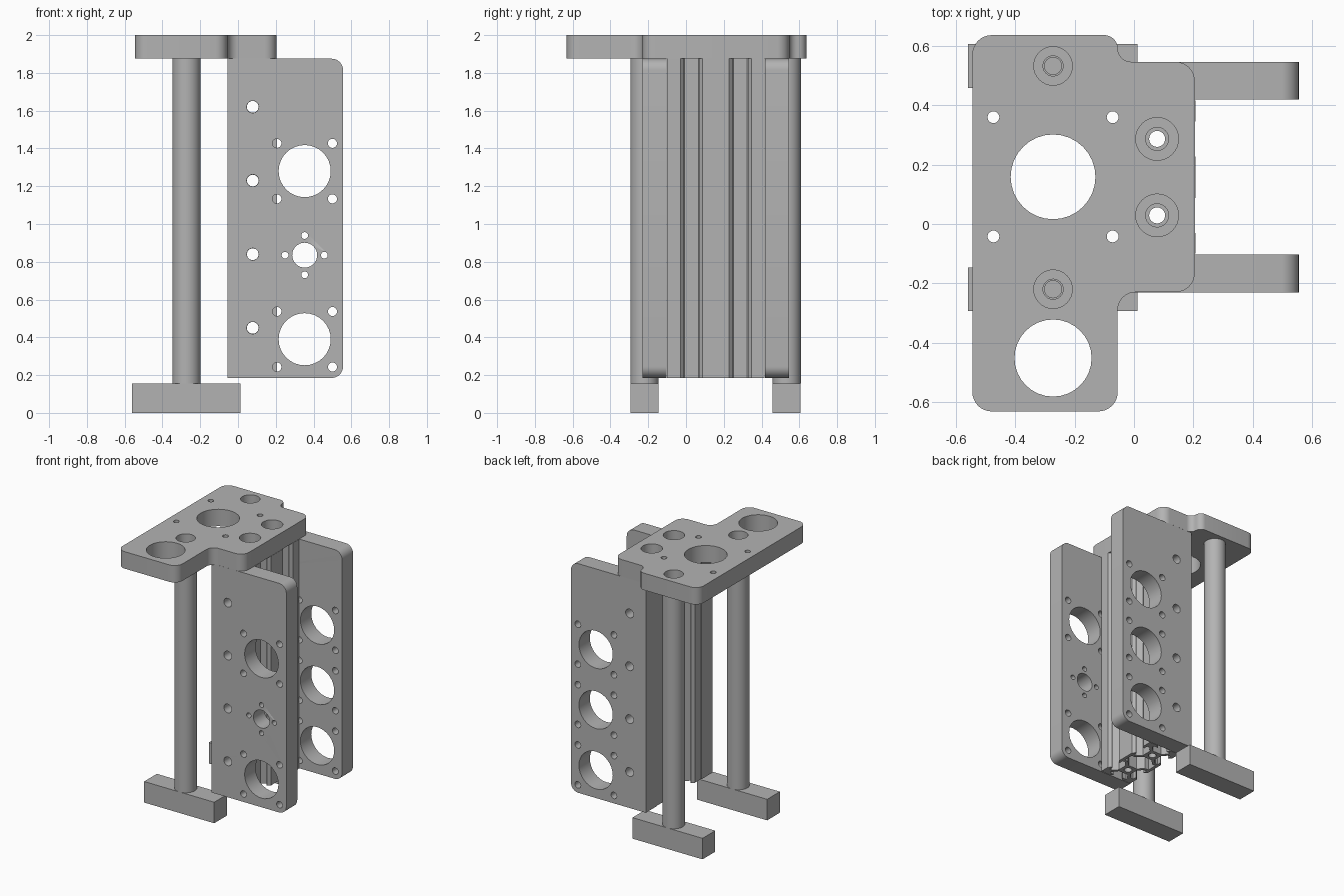
import bpy, bmesh, math
from mathutils import Matrix, Vector

if "Cube" in bpy.data.objects:
    bpy.data.objects.remove(bpy.data.objects["Cube"], do_unlink=True)

GREY = (0.45, 0.45, 0.45, 1)
metal = bpy.data.materials.new("plain grey metal")
metal.use_nodes = True
metal.diffuse_color = GREY
metal.node_tree.nodes["Principled BSDF"].inputs["Base Color"].default_value = GREY

UPRIGHT = Matrix.Rotation(math.pi / 2, 4, 'X')   # local y -> up, local z -> front


def circle(x, y, r, n=32):
    return [(x + r * math.cos(2 * math.pi * i / n),
             y + r * math.sin(2 * math.pi * i / n)) for i in range(n)]


def rounded(corners, steps=8):
    """Outline with right-angled corners (x, y, radius) turned into arcs."""
    out = []
    for i, (x, y, r) in enumerate(corners):
        p = Vector((x, y))
        if r == 0:
            out.append((x, y))
            continue
        u = (Vector(corners[i - 1][:2]) - p).normalized()
        v = (Vector(corners[(i + 1) % len(corners)][:2]) - p).normalized()
        for k in range(steps + 1):
            a = math.pi / 2 * k / steps
            out.append(tuple(p + r * ((u + v) - v * math.cos(a) - u * math.sin(a))))
    return out


def activate(ob):
    bpy.ops.object.select_all(action='DESELECT')
    ob.select_set(True)
    bpy.context.view_layer.objects.active = ob


def slab(name, loops, depth, matrix):
    """Extrude a flat outline with holes, centred on its plane."""
    curve = bpy.data.curves.new(name, 'CURVE')
    curve.dimensions = '2D'
    curve.fill_mode = 'BOTH'
    curve.extrude = depth / 2
    for loop in loops:
        s = curve.splines.new('POLY')
        s.points.add(len(loop) - 1)
        for pt, (x, y) in zip(s.points, loop):
            pt.co = (x, y, 0, 1)
        s.use_cyclic_u = True
    ob = bpy.data.objects.new(name, curve)
    bpy.context.collection.objects.link(ob)
    activate(ob)
    bpy.ops.object.convert(target='MESH')
    ob = bpy.context.view_layer.objects.active
    ob.name = name
    bm = bmesh.new()
    bm.from_mesh(ob.data)
    bmesh.ops.remove_doubles(bm, verts=bm.verts, dist=1e-5)
    bmesh.ops.transform(bm, matrix=matrix, verts=bm.verts)
    bmesh.ops.recalc_face_normals(bm, faces=bm.faces)
    bm.to_mesh(ob.data)
    bm.free()
    return ob


def finish(ob):
    ob.data.materials.clear()
    ob.data.materials.append(metal)
    activate(ob)
    bpy.ops.object.shade_smooth_by_angle(angle=math.radians(30))


def drill(ob, loops, depth, matrix):
    """Cut straight holes out of a part."""
    cutter = slab("cutter", loops, depth, matrix)
    cutter.hide_render = True
    mod = ob.modifiers.new("holes", 'BOOLEAN')
    mod.operation = 'DIFFERENCE'
    mod.solver = 'EXACT'
    mod.object = cutter
    activate(ob)
    bpy.ops.object.modifier_apply(modifier=mod.name)
    bpy.data.objects.remove(cutter, do_unlink=True)


def at_z(z):
    return Matrix.Translation((0, 0, z))


def at_y(y):
    return Matrix.Translation((0, y, 0)) @ UPRIGHT


ROD_X, ROD_YS = -0.273, (-0.22, 0.533)
COL_X, COL_YS = 0.078, (0.029, 0.287)
LOW, HIGH = 0.185, 1.875
BOLT_ZS = (1.62, 1.23, 0.84, 0.45)

# Top plate: stepped outline, openings and counterbored screw holes
outline = rounded([(-0.545, -0.632, 0.065), (-0.055, -0.632, 0.065),
                   (-0.055, -0.23, 0.06), (0.205, -0.23, 0.065),
                   (0.205, 0.547, 0.065), (-0.055, 0.547, 0.045),
                   (-0.055, 0.637, 0.045), (-0.545, 0.637, 0.065)])
holes = [circle(ROD_X, 0.159, 0.143), circle(ROD_X, -0.452, 0.13)]
holes += [circle(ROD_X + sx * 0.201, 0.159 + sy * 0.201, 0.02, 20)
          for sx in (-1, 1) for sy in (-1, 1)]
holes += [circle(ROD_X, y, 0.034, 24) for y in ROD_YS]
holes += [circle(COL_X, y, 0.039, 24) for y in COL_YS]
top = slab("top_plate", [outline] + holes, 2 - HIGH, at_z((2 + HIGH) / 2))
drill(top, [circle(ROD_X, y, 0.065) for y in ROD_YS]
      + [circle(COL_X, y, 0.072) for y in COL_YS], 0.14, at_z(2))
finish(top)

# Side plates: both share the outline, column bolts and bearing openings
MID_X, MID_Z = 0.353, 0.835
side = rounded([(-0.055, LOW, 0), (0.556, LOW, 0.06),
                (0.556, HIGH, 0.06), (-0.055, HIGH, 0)])


def opening(z):
    return [circle(MID_X, z, 0.138)] + [
        circle(MID_X + sx * 0.147, z + sz * 0.147, 0.024, 20)
        for sx in (-1, 1) for sz in (-1, 1)]


shared = [side] + [circle(COL_X, z, 0.032, 24) for z in BOLT_ZS]
shared += opening(MID_Z + 0.445) + opening(MID_Z - 0.445)
small = [circle(MID_X, MID_Z, 0.066)]
small += [circle(MID_X + dx, MID_Z + dz, 0.018, 20)
          for dx, dz in ((0.104, 0), (-0.104, 0), (0, 0.104), (0, -0.104))]
finish(slab("front_side_plate", shared + small, 0.127, at_y(-0.167)))
finish(slab("back_side_plate", shared + opening(MID_Z), 0.127, at_y(0.483)))

# Slotted double column: slot section as (half width, distance from cell centre)
U = 0.0129
HALF = 10
slot = [(4.6, HALF), (3.1, 8.5), (3.1, 8.2), (5.5, 8.2), (5.5, 6.7), (2.8, 3.9)]
groove = [(-w, d) for w, d in slot] + [(w, d) for w, d in reversed(slot)]
section = [(-HALF, -2 * HALF)]
section += [(w, -d - HALF) for w, d in groove]
section += [(HALF, -2 * HALF)]
section += [(d, w + c) for c in (-HALF, HALF) for w, d in groove]
section += [(HALF, 2 * HALF)]
section += [(-w, d + HALF) for w, d in groove]
section += [(-HALF, 2 * HALF)]
section += [(-d, -w + c) for c in (HALF, -HALF) for w, d in groove]
hollow = [(8.2, 2.9), (5.9, 2.9), (2.7, 6.1)]
cavity = hollow + [(-x, y) for x, y in reversed(hollow)]
cavity += [(-x, -y) for x, y in cavity]
COL_Y = sum(COL_YS) / 2
loops = [[(COL_X + x * U, COL_Y + y * U) for x, y in s] for s in (section, cavity)]
loops += [circle(COL_X, y, 0.027, 24) for y in COL_YS]
column = slab("slotted_column", loops, HIGH - LOW, at_z((HIGH + LOW) / 2))
drill(column, [circle(COL_X, z, 0.031, 24) for z in BOLT_ZS], 1, at_y(COL_Y))
finish(column)

# Rods with a threaded end hole, each standing on a foot block
for label, y in zip(("front", "back"), ROD_YS):
    rod = slab(label + "_rod", [circle(ROD_X, y, 0.075, 40)],
               HIGH - 0.155, at_z((HIGH + 0.155) / 2))
    drill(rod, [circle(ROD_X, y, 0.029, 24)], 0.5, at_z(HIGH))
    finish(rod)
    foot = [(-0.56, y - 0.074), (0.012, y - 0.074),
            (0.012, y + 0.074), (-0.56, y + 0.074)]
    finish(slab(label + "_foot", [foot], 0.155, at_z(0.0775)))
